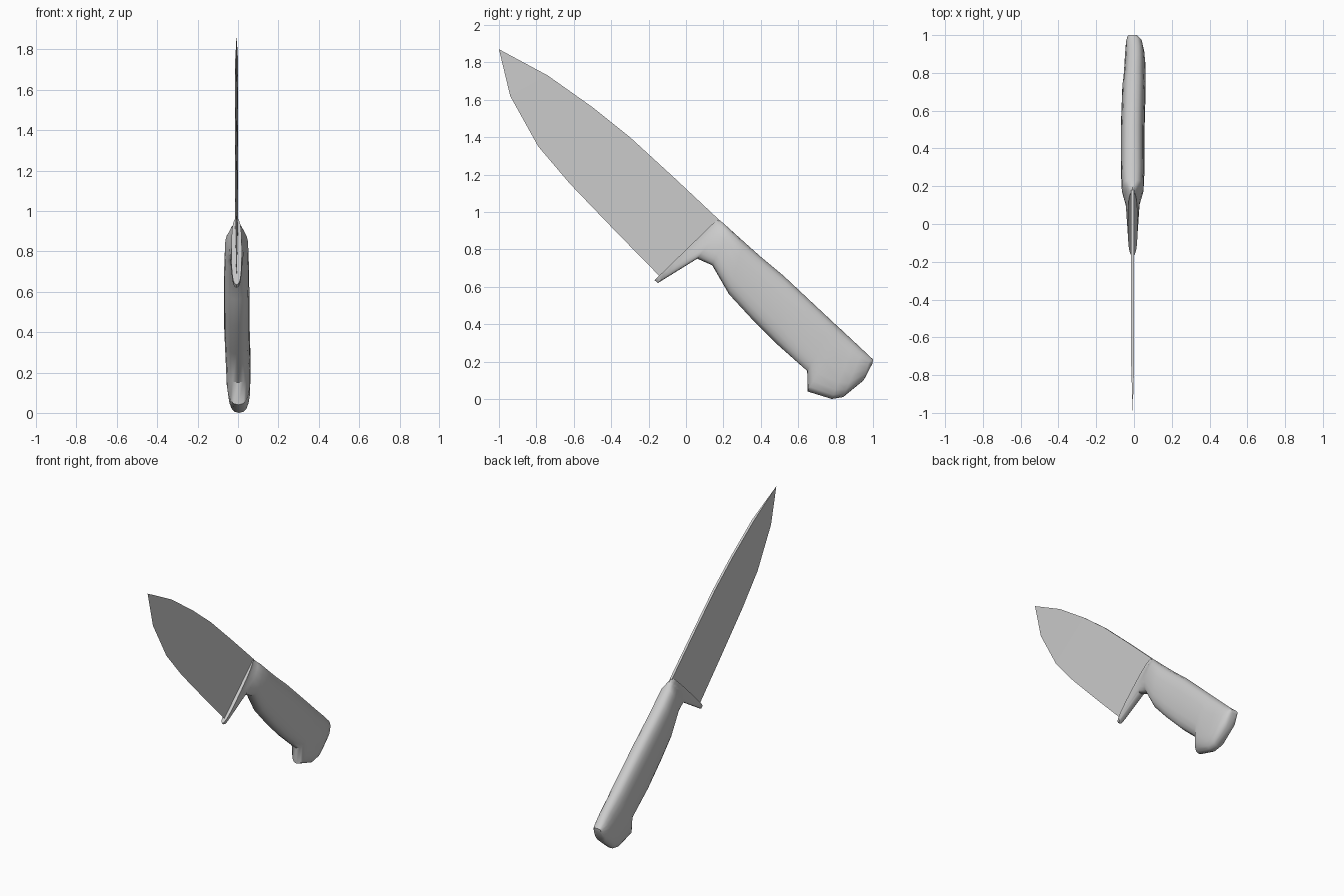
import bpy, bmesh, math
from mathutils import Vector

if "Cube" in bpy.data.objects:
    bpy.data.objects.remove(bpy.data.objects["Cube"])

CX = -0.007


def make_object(name, bm):
    bmesh.ops.recalc_face_normals(bm, faces=bm.faces)
    mesh = bpy.data.meshes.new(name)
    bm.to_mesh(mesh)
    bm.free()
    obj = bpy.data.objects.new(name, mesh)
    bpy.context.collection.objects.link(obj)
    return obj


# Blade: matching (spine, cutting edge) points from heel to tip
blade = [((0.18, 0.955), (-0.135, 0.65)),
         ((-0.06, 1.18), (-0.38, 0.90)),
         ((-0.30, 1.40), (-0.62, 1.15)),
         ((-0.50, 1.56), (-0.79, 1.35)),
         ((-0.74, 1.73), (-0.94, 1.62))]
bm = bmesh.new()
rows = []
for (sy, sz), (ey, ez) in blade:
    rows.append([bm.verts.new((CX - 0.008, sy, sz)),
                 bm.verts.new((CX, ey, ez)),
                 bm.verts.new((CX + 0.008, sy, sz))])
tip = bm.verts.new((CX, -1.0, 1.87))
for a, b in zip(rows, rows[1:]):
    for i in range(3):
        j = (i + 1) % 3
        bm.faces.new((a[i], a[j], b[j], b[i]))
for i in range(3):
    bm.faces.new((rows[-1][i], rows[-1][(i + 1) % 3], tip))
bm.faces.new(rows[0])
make_object("blade", bm)

# Handle with guard: back point, belly point, half width, sideways centre
sections = [((0.170, 0.963), (-0.168, 0.635), 0.026, CX),
            ((0.190, 0.948), (-0.150, 0.620), 0.027, CX),
            ((0.205, 0.935), (0.060, 0.750), 0.038, CX),
            ((0.235, 0.908), (0.140, 0.715), 0.058, CX),
            ((0.310, 0.840), (0.230, 0.560), 0.062, CX),
            ((0.400, 0.760), (0.350, 0.430), 0.063, CX),
            ((0.520, 0.660), (0.490, 0.290), 0.063, CX),
            ((0.790, 0.407), (0.648, 0.150), 0.062, 0.0),
            ((0.825, 0.375), (0.650, 0.040), 0.060, 0.002),
            ((0.900, 0.305), (0.780, 0.000), 0.056, 0.005),
            ((0.945, 0.263), (0.840, 0.010), 0.052, 0.004),
            ((0.985, 0.225), (0.950, 0.100), 0.042, 0.0),
            ((1.000, 0.212), (0.997, 0.190), 0.025, CX)]
SIDES = 20


def rounded(t, p=0.75):
    return math.copysign(abs(t) ** p, t)


bm = bmesh.new()
rings = []
for back, belly, half, cx in sections:
    a, b = Vector(back), Vector(belly)
    mid, arm = (a + b) / 2, (a - b) / 2
    ring = []
    for i in range(SIDES):
        t = 2 * math.pi * i / SIDES
        p = mid + arm * rounded(math.cos(t))
        ring.append(bm.verts.new((cx + half * rounded(math.sin(t)), p.x, p.y)))
    rings.append(ring)
for a, b in zip(rings, rings[1:]):
    for i in range(SIDES):
        j = (i + 1) % SIDES
        bm.faces.new((a[i], a[j], b[j], b[i]))
bm.faces.new(rings[0])
bm.faces.new(rings[-1])
handle = make_object("handle", bm)

# Smooth handle, crisp guard edges
bpy.context.view_layer.objects.active = handle
handle.select_set(True)
bpy.ops.object.shade_smooth_by_angle(angle=math.radians(40))
